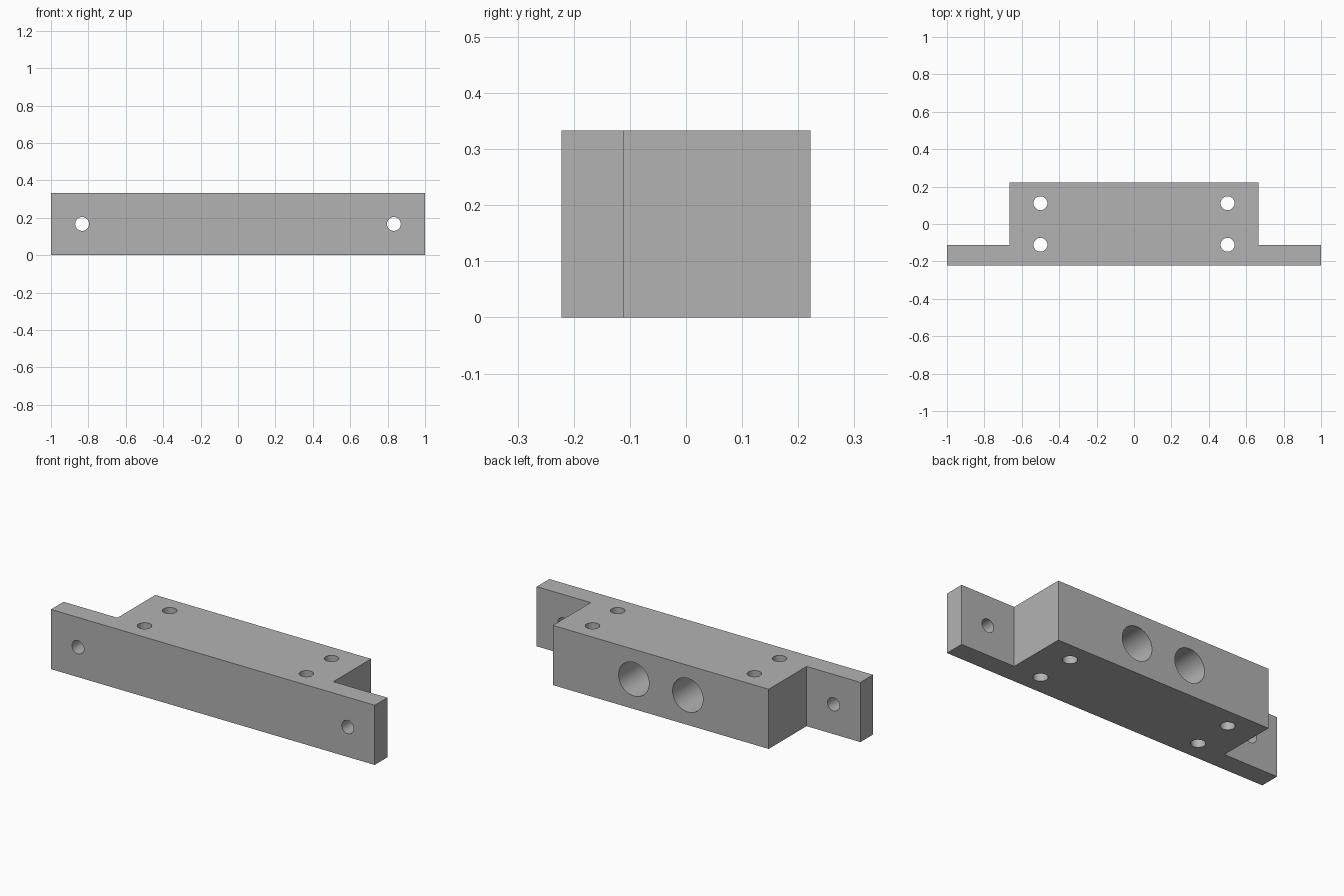
import bpy
import bmesh
from math import radians
from mathutils import Matrix, Vector

cube = bpy.data.objects.get("Cube")
if cube:
    bpy.data.objects.remove(cube, do_unlink=True)

# Overall sizes
HEIGHT = 1 / 3
HALF_DEPTH = 2 / 9
HALF_BLOCK = 2 / 3
FLANGE_Y = -1 / 9
MID_Z = HEIGHT / 2

grey = bpy.data.materials.new("light_grey")
grey.use_nodes = True
colour = (0.448, 0.448, 0.448, 1)
grey.diffuse_color = colour
grey.node_tree.nodes["Principled BSDF"].inputs["Base Color"].default_value = colour


def make_object(name, bm):
    mesh = bpy.data.meshes.new(name)
    bmesh.ops.recalc_face_normals(bm, faces=bm.faces)
    bm.to_mesh(mesh)
    bm.free()
    mesh.materials.append(grey)
    obj = bpy.data.objects.new(name, mesh)
    bpy.context.collection.objects.link(obj)
    return obj


def add_hole(bm, centre, radius, length, axis):
    turn = Vector((0, 0, 1)).rotation_difference(Vector(axis)).to_matrix().to_4x4()
    bmesh.ops.create_cone(bm, cap_ends=True, segments=48, radius1=radius,
                          radius2=radius, depth=length,
                          matrix=Matrix.Translation(centre) @ turn)


# Block with a mounting flange at each end, extruded from its plan outline
half = [(1, -HALF_DEPTH), (1, FLANGE_Y), (HALF_BLOCK, FLANGE_Y), (HALF_BLOCK, HALF_DEPTH)]
outline = half + [(-x, y) for x, y in reversed(half)]
bm = bmesh.new()
base = bm.faces.new([bm.verts.new((x, y, 0)) for x, y in outline])
top = bmesh.ops.extrude_face_region(bm, geom=[base])["geom"]
bmesh.ops.translate(bm, vec=(0, 0, HEIGHT),
                    verts=[v for v in top if isinstance(v, bmesh.types.BMVert)])
block = make_object("mounting_block", bm)

# Drill holes: flange screws, vertical screws and blind bores in the back
bm = bmesh.new()
for side in (-1, 1):
    add_hole(bm, (side * 5 / 6, -MID_Z, MID_Z), 0.037, 0.3, (0, 1, 0))
    for y in (-1 / 9, 1 / 9):
        add_hole(bm, (side * 0.5, y, MID_Z), 0.037, 0.6, (0, 0, 1))
    add_hole(bm, (side / 6, HALF_DEPTH, MID_Z), 0.094, HEIGHT * 2, (0, 1, 0))
drills = make_object("hole_cutter", bm)
drills.hide_render = True

cut = block.modifiers.new("holes", "BOOLEAN")
cut.operation = "DIFFERENCE"
cut.solver = "EXACT"
cut.object = drills

# Apply the cut, drop the helper and smooth the bores
bpy.ops.object.select_all(action="DESELECT")
block.select_set(True)
bpy.context.view_layer.objects.active = block
bpy.ops.object.modifier_apply(modifier=cut.name)
bpy.data.objects.remove(drills, do_unlink=True)
bpy.ops.object.shade_smooth_by_angle(angle=radians(30))
